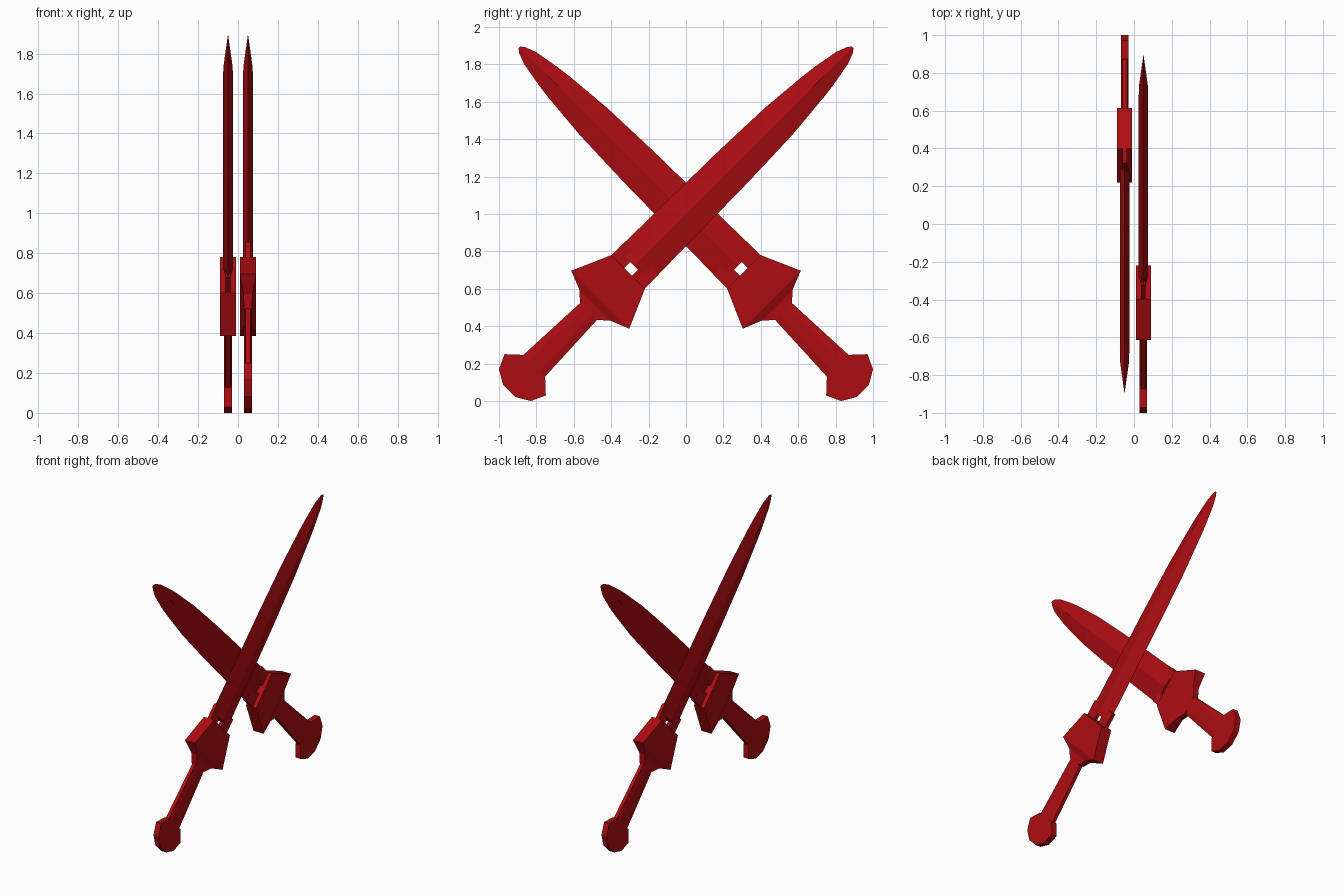
import bpy, bmesh, math

if "Cube" in bpy.data.objects:
    bpy.data.objects.remove(bpy.data.objects["Cube"])

red = bpy.data.materials.new("deep_red")
red.use_nodes = True
colour = (0.42, 0.004, 0.006, 1)
red.diffuse_color = colour
red.node_tree.nodes["Principled BSDF"].inputs["Base Color"].default_value = colour

R = math.sqrt(0.5)
BOX = [(1, 1), (-1, 1), (-1, -1), (1, -1)]
DIAMOND = [(1, 0), (0, 1), (-1, 0), (0, -1)]
CHAMFERED = [(1, .6), (.5, 1), (-.5, 1), (-1, .6), (-1, -.6), (-.5, -1), (.5, -1), (1, -.6)]


def loft(name, side, stations, section, shift=0):
    """Skin a section along the sword axis; station = distance, half width, half depth."""
    bm = bmesh.new()
    rings = []
    for s, w, d in stations:
        ring = []
        for a, b in section:
            t = a * w + shift
            ring.append(bm.verts.new((side * (0.05 + b * d), side * (s - t) * R, 1 + (s + t) * R)))
        rings.append(ring)
    n = len(section)
    for lo, hi in zip(rings, rings[1:]):
        for i in range(n):
            j = (i + 1) % n
            bm.faces.new((lo[i], lo[j], hi[j], hi[i]))
    bm.faces.new(rings[0])
    bm.faces.new(rings[-1])
    bmesh.ops.recalc_face_normals(bm, faces=bm.faces)
    mesh = bpy.data.meshes.new(name)
    bm.to_mesh(mesh)
    bm.free()
    mesh.materials.append(red)
    obj = bpy.data.objects.new(name, mesh)
    bpy.context.collection.objects.link(obj)


for side, label in ((1, "left"), (-1, "right")):
    # blade with a central ridge, tapering to the tip
    loft(label + "_blade", side,
         [(-.392, .125, .025), (.35, .115, .025), (.7, .103, .025), (.96, .08, .025),
          (1.04, .07, .023), (1.18, .045, .009), (1.24, .022, .003), (1.26, .006, .001)], DIAMOND)
    # two prongs joining blade and guard, leaving a square gap
    for shift in (.078, -.078):
        loft(label + "_blade_prong", side, [(-.46, .048, .012), (-.33, .048, .012)], BOX, shift)
    # guard with a stepped collar below
    loft(label + "_guard", side, [(-.65, .22, .04), (-.438, .127, .04)], BOX)
    loft(label + "_collar", side,
         [(-.74, .062, .02), (-.69, .115, .022), (-.65, .215, .04)], BOX)
    # grip and pommel
    loft(label + "_grip", side, [(-1.17, .083, .02), (-.72, .063, .02)], CHAMFERED)
    loft(label + "_pommel", side,
         [(-1.338, .045, .02), (-1.294, .12, .02), (-1.216, .156, .02), (-1.15, .085, .02)], BOX)
